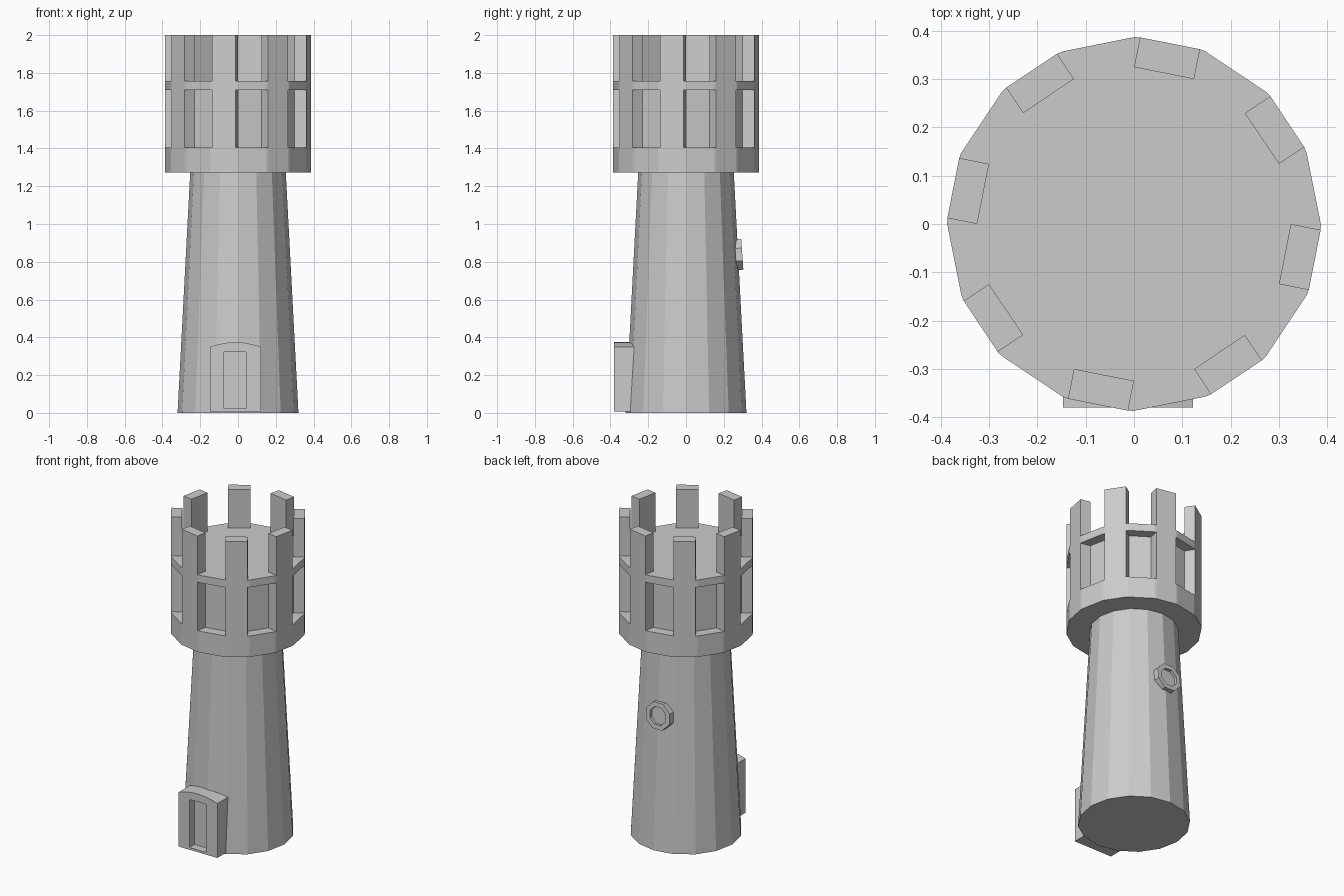
import bpy, bmesh
from math import sin, cos, pi
from mathutils import Vector

if "Cube" in bpy.data.objects:
    bpy.data.objects.remove(bpy.data.objects["Cube"])

N = 16


def finish(bm, name):
    bmesh.ops.remove_doubles(bm, verts=bm.verts, dist=1e-5)
    bmesh.ops.recalc_face_normals(bm, faces=bm.faces)
    mesh = bpy.data.meshes.new(name)
    bm.to_mesh(mesh)
    bm.free()
    ob = bpy.data.objects.new(name, mesh)
    bpy.context.collection.objects.link(ob)
    return ob


def face(bm, pts):
    bm.faces.new([bm.verts.new(p) for p in pts])


def skin(bm, loops):
    """Join successive closed loops with quads and cap both ends."""
    for lo, hi in zip(loops, loops[1:]):
        for i in range(len(lo)):
            j = (i + 1) % len(lo)
            face(bm, [lo[i], lo[j], hi[j], hi[i]])
    face(bm, loops[0])
    face(bm, loops[-1])


def ring(r, z, n=N, start=0.0):
    return [(r * cos(start + 2 * pi * i / n), r * sin(start + 2 * pi * i / n), z) for i in range(n)]


def frame(name, outer, inner, back, front, floor):
    """Extruded outline in x/z with a recessed panel; faces -y."""
    def at(pts, y):
        return [(x, y, z) for x, z in pts]
    bm = bmesh.new()
    skin(bm, [at(outer, back), at(outer, front), at(inner, front), at(inner, floor)])
    return finish(bm, name)


# tapered shaft
bm = bmesh.new()
skin(bm, [ring(0.32, 0), ring(0.253, 1.275)])
finish(bm, "tower_shaft")

# crown: solid band, recessed panels, thin rail and eight merlons
Z0, Z1, Z2, Z3, Z4 = 1.272, 1.405, 1.71, 1.757, 2.0
R_IN, R_OUT, DEPTH = 0.325, 0.387, 0.063
bm = bmesh.new()


def polar(r, k):
    return Vector((r * cos(k * 2 * pi / N), r * sin(k * 2 * pi / N)))


def flat(pts, z):
    face(bm, [(p.x, p.y, z) for p in pts])


def wall(p, q, za, zb):
    face(bm, [(p.x, p.y, za), (q.x, q.y, za), (q.x, q.y, zb), (p.x, p.y, zb)])


outline = []
for k in range(0, N, 2):
    # open bay from k to k+1
    a, b = polar(R_IN, k), polar(R_IN, k + 1)
    A, B = a + polar(DEPTH, k - 0.5), b + polar(DEPTH, k + 1.5)
    edge = [A, polar(R_OUT, k), polar(R_OUT, k + 1), B]
    outline += edge
    for z in (Z1, Z2, Z3):
        flat([a] + edge + [b], z)
    wall(a, b, Z1, Z2)
    for p, q in zip(edge, edge[1:]):
        wall(p, q, Z0, Z1)
        wall(p, q, Z2, Z3)
    for za, zb in ((Z1, Z2), (Z3, Z4)):
        wall(a, A, za, zb)
        wall(b, B, za, zb)
    # merlon from k+1 to k+2
    c = polar(R_IN, k + 2)
    C = c + polar(DEPTH, k + 1.5)
    for za, zb in ((Z0, Z1), (Z1, Z2), (Z2, Z3), (Z3, Z4)):
        wall(B, C, za, zb)
    wall(b, c, Z3, Z4)
    flat([b, B, C, c], Z4)
flat(outline, Z0)
flat([polar(R_IN, k) for k in range(N)], Z3)
finish(bm, "crown")


# arched door surround with recessed door
def arch(x0, x1, z0, z1, rise, n=6):
    pts = [(x0, z0), (x1, z0)]
    for i in range(n + 1):
        t = i / n
        pts.append((x1 + (x0 - x1) * t, z1 + rise * (1 - (2 * t - 1) ** 2)))
    return pts


frame("door", arch(-0.147, 0.122, 0.008, 0.35, 0.024),
      arch(-0.073, 0.042, 0.022, 0.322, 0.003), -0.27, -0.38, -0.33)


# octagonal porthole on the back
def octagon(r):
    return [(x, y) for x, y, _ in ring(r, 0, 8, pi / 8)]


window = frame("back_window", octagon(0.088), octagon(0.058), 0.03, -0.018, 0.0)
window.location = (-0.012, 0.28, 0.838)
window.rotation_euler = (-0.07, 0, pi)
